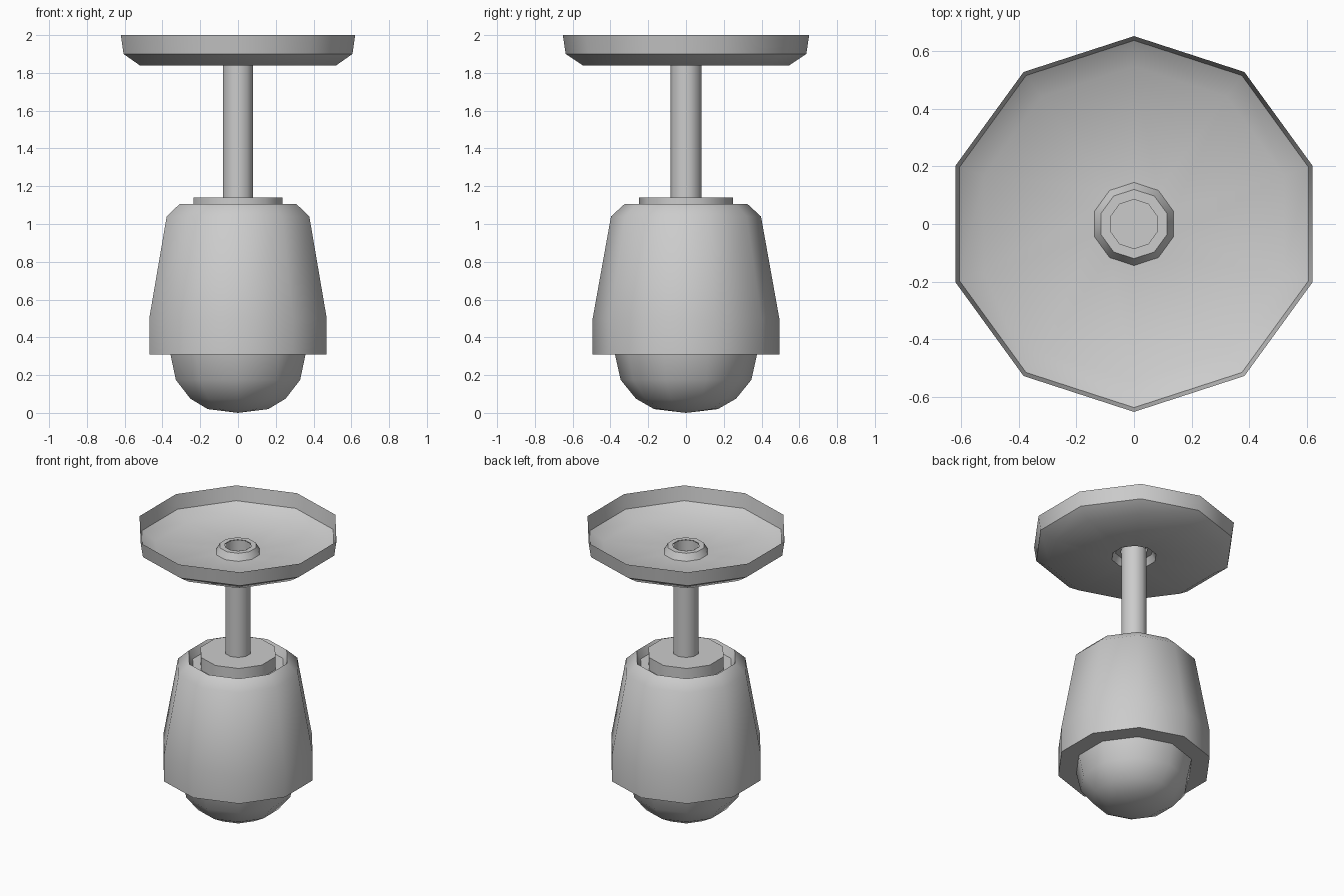
import bpy, bmesh, math

if "Cube" in bpy.data.objects:
    bpy.data.objects.remove(bpy.data.objects["Cube"])

SIDES = 10


def lathe(name, profile):
    """Revolve (radius, z) points into a ten-sided surface, corner facing +y."""
    bm = bmesh.new()
    rings = []
    for r, z in profile:
        if r == 0:
            rings.append([bm.verts.new((0, 0, z))] * SIDES)
            continue
        ring = []
        for i in range(SIDES):
            a = math.pi / 2 + 2 * math.pi * i / SIDES
            ring.append(bm.verts.new((r * math.cos(a), r * math.sin(a), z)))
        rings.append(ring)
    for lo, hi in zip(rings, rings[1:]):
        for i in range(SIDES):
            j = (i + 1) % SIDES
            corners = list(dict.fromkeys((lo[i], lo[j], hi[j], hi[i])))
            bm.faces.new(corners)
    me = bpy.data.meshes.new(name)
    bm.to_mesh(me)
    bm.free()
    ob = bpy.data.objects.new(name, me)
    bpy.context.collection.objects.link(ob)
    bpy.ops.object.select_all(action='DESELECT')
    ob.select_set(True)
    bpy.context.view_layer.objects.active = ob
    bpy.ops.object.shade_smooth_by_angle(angle=math.radians(40))
    return ob


# Ceiling canopy: thin open dish with a raised collar around the rod
lathe("ceiling_canopy", [(0.085, 1.885), (0.12, 1.885), (0.144, 1.84),
                         (0.547, 1.84), (0.637, 1.9), (0.652, 2.0)])

# Hollow hanging rod
lathe("hanging_rod", [(0.083, 1.14), (0.083, 1.885)])

# Socket cap on top of the shade
lathe("socket_cap", [(0.248, 1.05), (0.248, 1.14), (0, 1.14)])

# Shade: underside ring, tapered wall, rounded shoulder and recessed top
lathe("shade", [(0.376, 0.31), (0.494, 0.31), (0.494, 0.5), (0.397, 1.04),
                (0.326, 1.105), (0.30, 1.05), (0.248, 1.05)])

# Rounded glass bulb
lathe("bulb", [(0, 0.0), (0.168, 0.02), (0.265, 0.075),
               (0.346, 0.175), (0.376, 0.31)])
